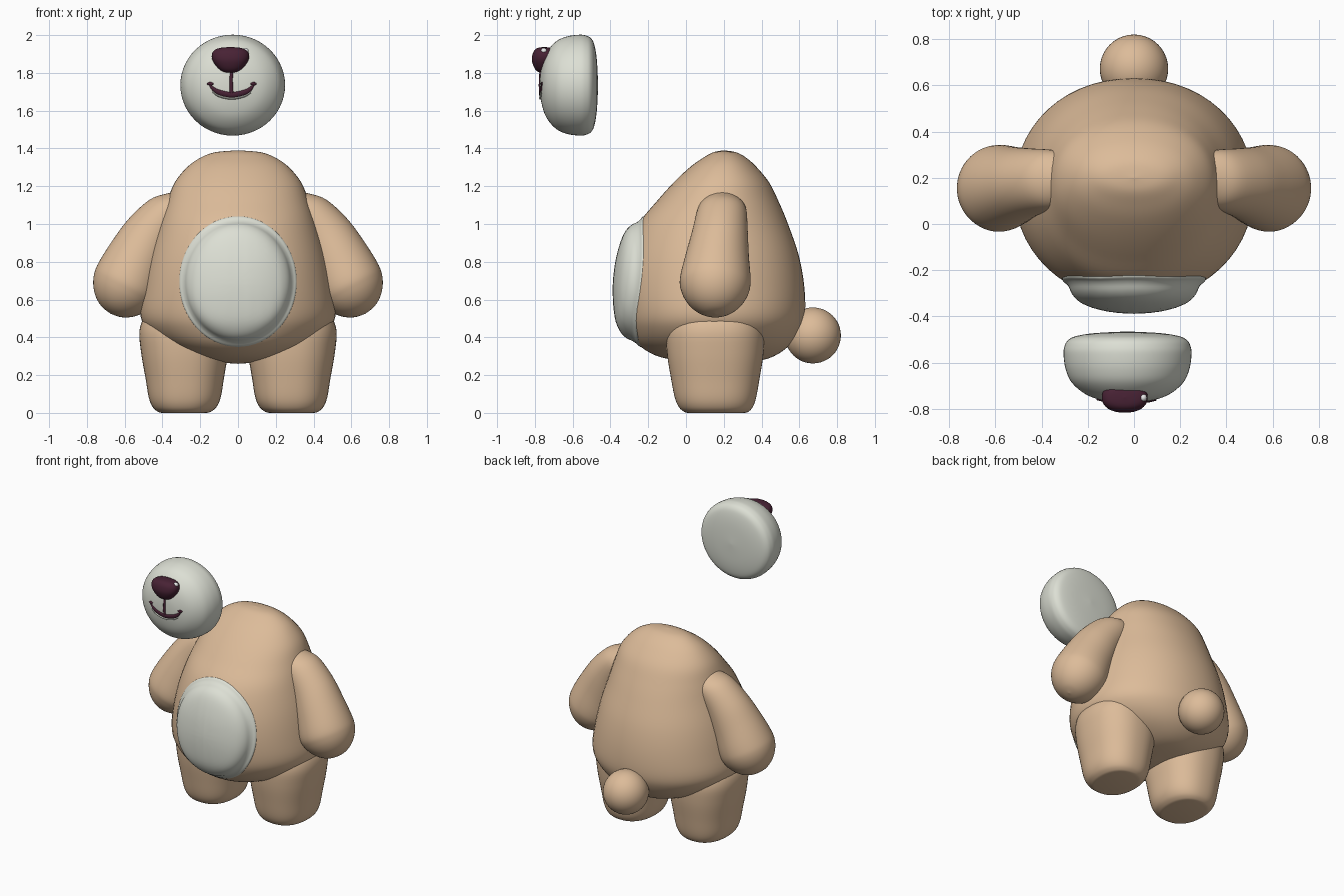
import bpy, bmesh, math
from mathutils import Vector
from mathutils.bvhtree import BVHTree

if "Cube" in bpy.data.objects:
    bpy.data.objects.remove(bpy.data.objects["Cube"], do_unlink=True)

X, Y, Z = Vector((1, 0, 0)), Vector((0, 1, 0)), Vector((0, 0, 1))


def material(name, rgb):
    m = bpy.data.materials.new(name)
    m.use_nodes = True
    m.diffuse_color = (*rgb, 1)
    bsdf = next(n for n in m.node_tree.nodes if n.type == 'BSDF_PRINCIPLED')
    bsdf.inputs["Base Color"].default_value = (*rgb, 1)
    return m


tan = material("tan fur", (0.72, 0.50, 0.32))
cream = material("pale cream", (0.72, 0.74, 0.66))
plum = material("dark plum", (0.065, 0.016, 0.035))
white = material("white", (0.9, 0.9, 0.9))


def resample(keys, steps):
    """Catmull-Rom curve through rows of numbers."""
    rows = []
    for i in range(len(keys) - 1):
        a, b, c, d = (keys[max(0, min(len(keys) - 1, i + k))] for k in (-1, 0, 1, 2))
        for s in range(steps):
            t = s / steps
            rows.append([0.5 * (2*q + (r - p)*t + (2*p - 5*q + 4*r - w)*t*t
                                + (3*q - p - 3*r + w)*t**3)
                         for p, q, r, w in zip(a, b, c, d)])
    return rows + [list(keys[-1])]


def skin(name, rings, mat, closed=True, caps=True, mirror=False):
    """Join rings of points into a smooth surface."""
    bm = bmesh.new()
    loops = [[bm.verts.new(p) for p in ring] for ring in rings]
    n = len(loops[0])
    for a, b in zip(loops, loops[1:]):
        for j in range(n if closed else n - 1):
            k = (j + 1) % n
            bm.faces.new((a[j], a[k], b[k], b[j]))
    if caps:
        bm.faces.new(loops[0])
        bm.faces.new(loops[-1])
    bmesh.ops.recalc_face_normals(bm, faces=bm.faces)
    if not caps and sum(f.normal.y for f in bm.faces) > 0:
        bmesh.ops.reverse_faces(bm, faces=bm.faces)
    mesh = bpy.data.meshes.new(name)
    bm.to_mesh(mesh)
    bm.free()
    mesh.shade_smooth()
    mesh.materials.append(mat)
    ob = bpy.data.objects.new(name, mesh)
    bpy.context.collection.objects.link(ob)
    if mirror:
        ob.modifiers.new("Mirror", 'MIRROR')
    return ob


def loft(name, keys, mat, u=X, v=Y, power=2.0, steps=5, sides=56, mirror=False):
    """Keys are centre x, y, z and the two radii of each cross-section."""
    rings = []
    for x, y, z, ru, rv in resample(keys, steps):
        ring = []
        for j in range(sides):
            a = math.tau * j / sides
            c, s = math.cos(a), math.sin(a)
            c = math.copysign(abs(c) ** (2 / power), c)
            s = math.copysign(abs(s) ** (2 / power), s)
            ring.append(Vector((x, y, z)) + u * max(ru, .001) * c + v * max(rv, .001) * s)
        rings.append(ring)
    return skin(name, rings, mat, mirror=mirror)


def front_of(ob):
    """Function giving the front surface y of an object at x, z."""
    tree = BVHTree.FromPolygons([v.co for v in ob.data.vertices],
                                [p.vertices for p in ob.data.polygons])
    return lambda x, z: tree.ray_cast(Vector((x, -3, z)), Y)[0].y


# Body: height, half width, front, back
body_rows = [(.26, .0, .18, .18), (.272, .14, -.0, .36), (.30, .25, -.15, .465),
             (.36, .385, -.25, .55), (.44, .48, -.30, .605), (.53, .518, -.325, .63),
             (.68, .50, -.333, .625), (.84, .465, -.31, .595), (1.0, .415, -.25, .54),
             (1.12, .375, -.155, .49), (1.22, .335, -.065, .44), (1.30, .27, .02, .375),
             (1.35, .2, .09, .32), (1.38, .12, .145, .265), (1.39, .0, .2, .2)]
body = loft("body", [(0, (f + b) / 2, z, w, (b - f) / 2) for z, w, f, b in body_rows],
            tan, power=2.1)

# Belly pad: thin skirt and raised cushion following the body
body_y = front_of(body)
pad_profile = [(1.0, -.02), (1.0, .004), (.95, .007), (.91, .016), (.87, .036),
               (.80, .05), (.68, .056), (.45, .056), (.2, .055), (.01, .055)]
pad_rings = []
for t, lift in resample(pad_profile, 3):
    ring = []
    for j in range(64):
        a = math.tau * j / 64
        x, z = .31 * t * math.cos(a), .695 + .345 * t * math.sin(a)
        ring.append((x, body_y(x, z) - lift, z))
    pad_rings.append(ring)
skin("belly_pad", pad_rings, cream)

# Arms: tapered tube leaning outward with a round paw
lean = Vector((.88, 0, .47)).normalized()
down = Vector((lean.z, 0, -lean.x))
arm_keys = [(.23, .19, 1.16, .01, .01), (.25, .19, 1.145, .06, .07),
            (.29, .19, 1.115, .098, .105), (.36, .19, 1.07, .123, .13),
            (.45, .18, .96, .145, .147), (.52, .165, .83, .167, .168),
            (.575, .155, .71, .184, .187)]
for k in range(1, 6):
    a = math.pi / 2 * k / 5
    p = Vector((.575, .155, .71)) + down * .21 * math.sin(a)
    arm_keys.append((*p, .186 * math.cos(a), .19 * math.cos(a)))
loft("arms", arm_keys, tan, u=lean, mirror=True)

# Legs: stubby, with soft edges at the flat soles
leg_keys = [(.285, .16, 0, .12, .15), (.284, .16, .006, .14, .17), (.283, .158, .03, .168, .195),
            (.282, .156, .08, .19, .215), (.282, .155, .18, .207, .234),
            (.283, .155, .32, .23, .256), (.285, .155, .44, .236, .258),
            (.28, .155, .52, .20, .22), (.27, .155, .56, .1, .1)]
loft("legs", leg_keys, tan, power=2.3, mirror=True)

# Tail
bpy.ops.mesh.primitive_uv_sphere_add(segments=40, ring_count=24, radius=.148,
                                     location=(0, .672, .41))
tail = bpy.context.object
tail.name = "tail"
tail.data.materials.append(tan)
tail.data.shade_smooth()

# Muzzle: rounded dome with a nearly flat back
dome = [(.005, -.465), (.5, -.472), (.8, -.485), (.93, -.503), (.985, -.53), (1, -.565),
        (.965, -.63), (.86, -.69), (.62, -.742), (.3, -.768), (.005, -.774)]
muzzle = loft("muzzle", [(-.028, y, 1.735, .277 * r, .267 * r) for r, y in dome],
              cream, v=Z)

# Nose: rounded, wider at the top, with a small glint
nose_rows = [(1.80, .0, .0), (1.804, .035, .03), (1.825, .066, .052), (1.865, .094, .066),
             (1.90, .098, .062), (1.922, .082, .05), (1.933, .05, .032), (1.937, .0, .0)]
loft("nose", [(-.04, -.75, z, w, d) for z, w, d in nose_rows], plum, power=2.3, sides=40)
bpy.ops.mesh.primitive_uv_sphere_add(segments=16, ring_count=10, radius=.016,
                                     location=(.04, -.752, 1.916))
glint = bpy.context.object
glint.name = "nose_glint"
glint.data.materials.append(white)
glint.data.shade_smooth()

# Mouth: raised strips that follow the muzzle
muzzle_y = front_of(muzzle)


def strip(name, keys, mat, upright=False, lift=.008):
    rings = []
    for x, z, w in resample(keys, 6):
        ring = []
        for k in range(7):
            s = k / 3 - 1
            px, pz = (x + s * w, z) if upright else (x, z + s * w)
            ring.append((px, muzzle_y(px, pz) + .002 - lift * math.sqrt(1 - s * s), pz))
        rings.append(ring)
    skin(name, rings, mat, closed=False, caps=False)


strip("lip_line", [(-.034, 1.82, .01), (-.036, 1.76, .009), (-.034, 1.69, .011)], plum, True)
smile = [(-.155, 1.742, .006), (-.135, 1.718, .013), (-.10, 1.697, .016), (-.033, 1.684, .016),
         (.035, 1.697, .016), (.07, 1.718, .015), (.09, 1.748, .006)]
strip("smile", smile, plum)
strip("lower_lip", [(x, z - w - .004, .006) for x, z, w in smile[1:-1]], cream, lift=.01)
for name, x in (("right_mouth_corner", -.147), ("left_mouth_corner", .082)):
    strip(name, [(x - .016, 1.742, .004), (x, 1.742, .011), (x + .016, 1.742, .004)], plum)
